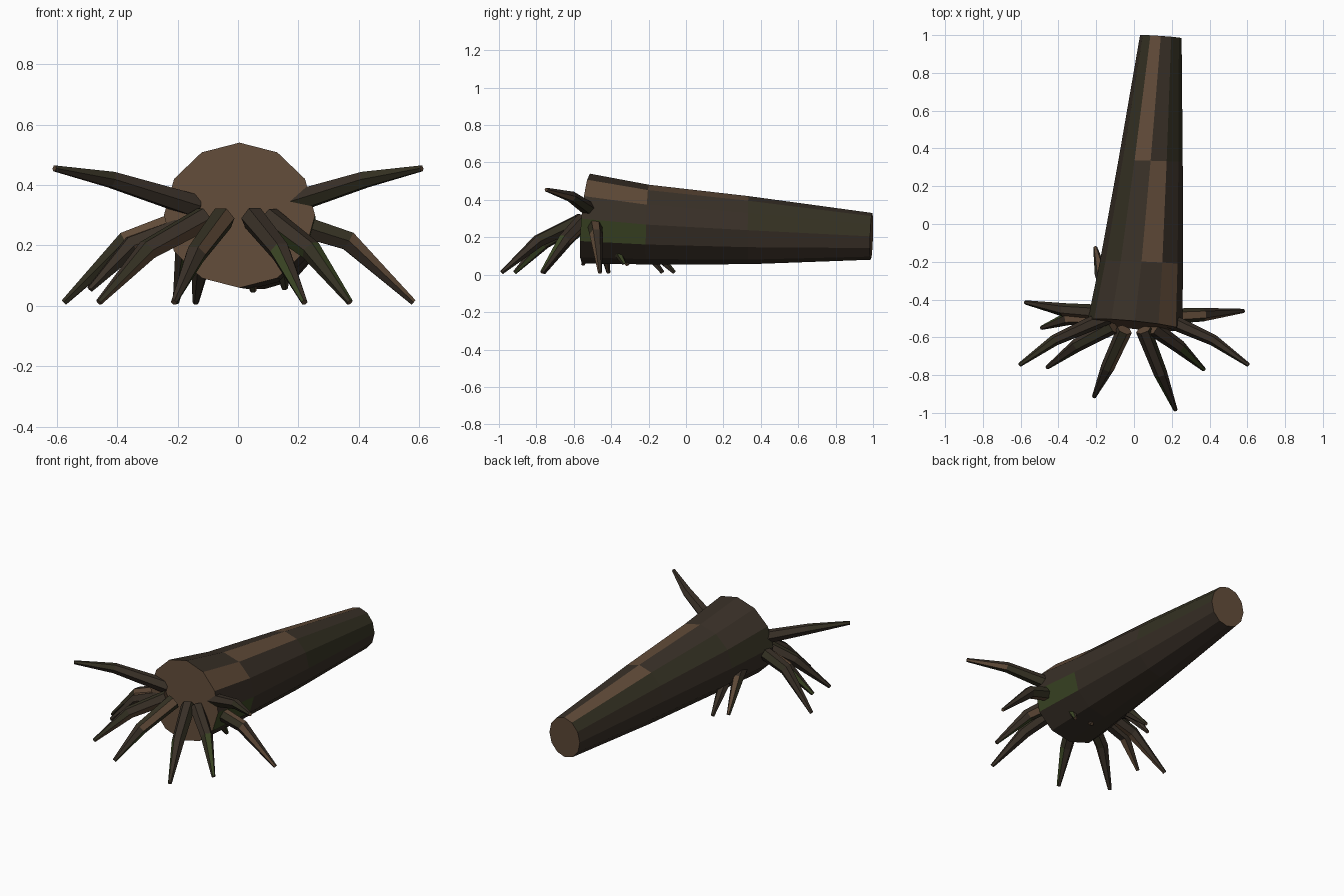
import bpy, bmesh, math, random
from mathutils import Vector

if "Cube" in bpy.data.objects:
    bpy.data.objects.remove(bpy.data.objects["Cube"])

random.seed(4)


def material(name, rgb):
    m = bpy.data.materials.new(name)
    m.diffuse_color = (*rgb, 1)
    m.use_nodes = True
    m.node_tree.nodes["Principled BSDF"].inputs["Base Color"].default_value = m.diffuse_color
    return m


MATS = [material("dark_bark", (0.040, 0.029, 0.020)),
        material("pale_wood", (0.115, 0.068, 0.039)),
        material("olive_bark", (0.034, 0.030, 0.016)),
        material("green_moss", (0.045, 0.062, 0.018))]
DARK, PALE, OLIVE, MOSS = range(4)


def loft(name, rings, paint):
    """Bridge rings of points into a capped tube; paint(segment, side) gives the colour."""
    bm = bmesh.new()
    vs = [[bm.verts.new(p) for p in ring] for ring in rings]
    n = len(rings[0])
    for s in range(len(rings) - 1):
        for i in range(n):
            j = (i + 1) % n
            f = bm.faces.new((vs[s][i], vs[s][j], vs[s + 1][j], vs[s + 1][i]))
            f.material_index = paint(s, i)
    for ring in (vs[0], vs[-1]):
        bm.faces.new(ring).material_index = PALE
    bmesh.ops.recalc_face_normals(bm, faces=bm.faces)
    mesh = bpy.data.meshes.new(name)
    bm.to_mesh(mesh)
    bm.free()
    for m in MATS:
        mesh.materials.append(m)
    ob = bpy.data.objects.new(name, mesh)
    bpy.context.collection.objects.link(ob)
    return ob


# Trunk: twelve-sided, tapering and leaning sideways towards the back
SIDES = 12
SECTIONS = [  # x, y, z, radius x, radius z, sideways tilt, upward tilt
    (0.005, -0.535, 0.300, 0.250, 0.240, -0.10, 0.09),
    (0.040, -0.205, 0.268, 0.220, 0.213, -0.04, 0.03),
    (0.088, 0.335, 0.238, 0.170, 0.182, -0.03, 0.0),
    (0.142, 0.992, 0.205, 0.110, 0.125, -0.07, 0.03)]
trunk_rings = []
for cx, cy, cz, rx, rz, tx, tz in SECTIONS:
    ring = []
    for i in range(SIDES):
        a = math.tau * i / SIDES
        dx, dz = rx * math.cos(a), rz * math.sin(a)
        ring.append((cx + dx, cy + dx * tx + dz * tz, cz + dz))
    trunk_rings.append(ring)

PATCHES = {(0, 1): PALE, (1, 2): PALE, (2, 3): PALE, (0, 11): MOSS,
           (2, 1): OLIVE, (2, 0): OLIVE, (1, 4): OLIVE, (2, 4): OLIVE, (0, 5): OLIVE}
loft("trunk", trunk_rings, lambda s, i: PATCHES.get((s, i), DARK))


# Roots: six-sided, bent once and tapering to a blunt tip
def root(name, base, mid, tip, r=(0.042, 0.036, 0.011)):
    pts = [Vector(p) for p in (base, mid, tip)]
    d1, d2 = (pts[1] - pts[0]).normalized(), (pts[2] - pts[1]).normalized()
    rings = []
    for p, d, rad in zip(pts, (d1, (d1 + d2).normalized(), d2), r):
        side = d.cross(Vector((0, 0, 1))).normalized()
        up = side.cross(d)
        rings.append([p + rad * (side * math.cos(a) + up * math.sin(a))
                      for a in (math.tau * i / 6 for i in range(6))])
    loft(name, rings,
         lambda s, i: random.choices((DARK, PALE, OLIVE, MOSS), (9, 4, 4, 1))[0])


# Raised roots, one on each side
for label, k in (("left", -1), ("right", 1)):
    root("raised_root_" + label, (k * 0.14, -0.49, 0.33), (k * 0.42, -0.615, 0.418),
         (k * 0.607, -0.747, 0.455), (0.042, 0.030, 0.011))

# Roots reaching the ground around the front
GROUND = [
    ((-0.16, -0.47, 0.29), (-0.37, -0.455, 0.215), (-0.575, -0.415, 0.012)),
    ((0.16, -0.49, 0.28), (0.365, -0.48, 0.215), (0.580, -0.46, 0.012)),
    ((-0.12, -0.49, 0.28), (-0.35, -0.50, 0.20), (-0.490, -0.55, 0.055)),
    ((-0.11, -0.54, 0.29), (-0.30, -0.64, 0.185), (-0.460, -0.76, 0.012)),
    ((0.10, -0.55, 0.29), (0.24, -0.65, 0.185), (0.370, -0.77, 0.012)),
    ((-0.05, -0.56, 0.29), (-0.14, -0.76, 0.17), (-0.212, -0.915, 0.012)),
    ((0.05, -0.56, 0.29), (0.14, -0.79, 0.18), (0.220, -0.985, 0.012))]
for n, pts in enumerate(GROUND, 1):
    root("ground_root_%d" % n, *pts)

# Roots mostly hidden under the trunk
UNDER = [
    ((-0.12, -0.42, 0.25), (-0.175, -0.26, 0.18), (-0.205, -0.125, 0.012)),
    ((-0.05, -0.40, 0.25), (-0.12, -0.20, 0.15), (-0.140, -0.062, 0.012)),
    ((0.10, -0.48, 0.25), (0.14, -0.39, 0.16), (0.155, -0.33, 0.058)),
    ((0.03, -0.46, 0.25), (0.045, -0.37, 0.14), (0.050, -0.31, 0.05))]
for n, pts in enumerate(UNDER, 1):
    root("under_root_%d" % n, *pts, r=(0.042, 0.034, 0.011))
